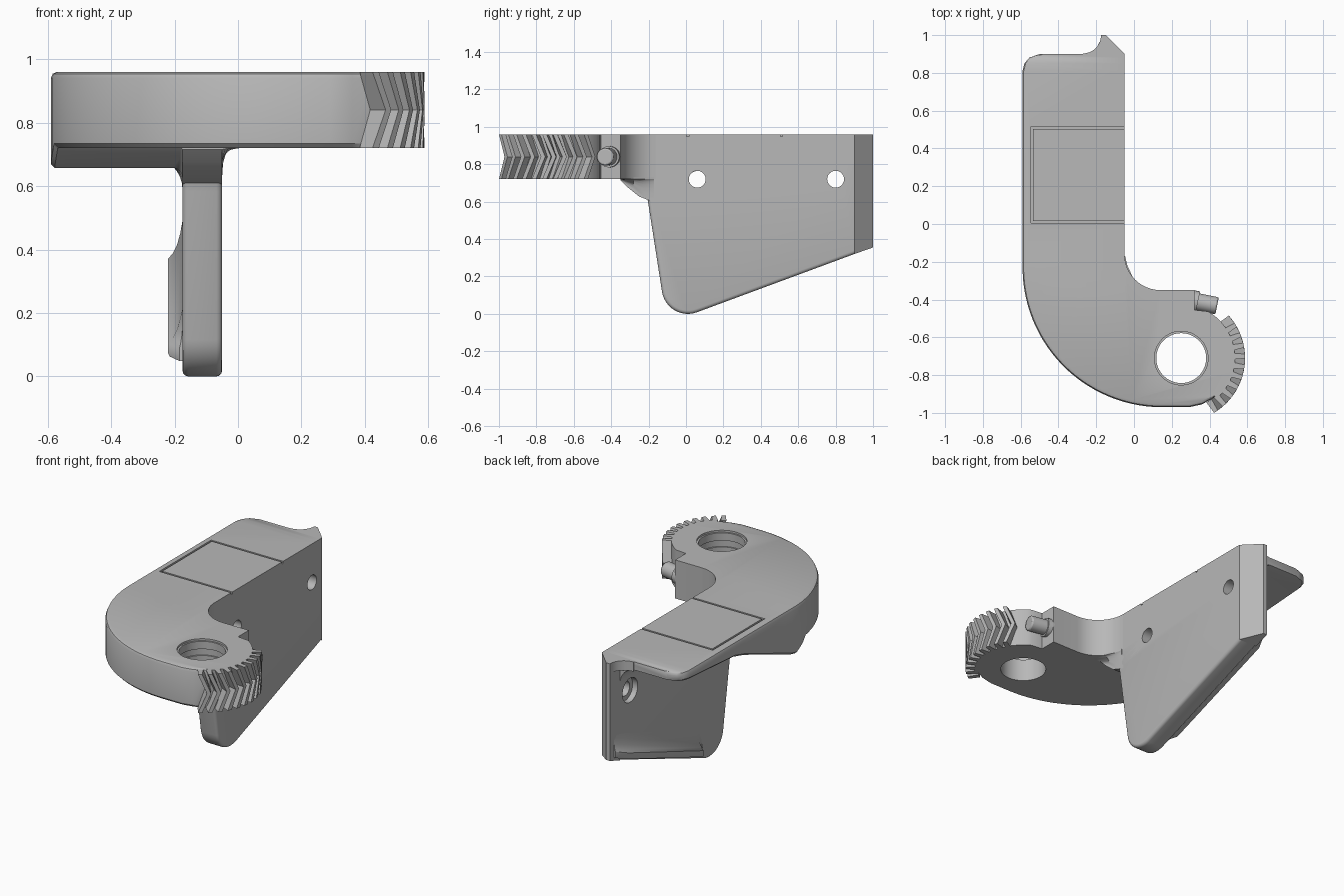
import bpy, bmesh
from math import sin, cos, radians, pi
from mathutils import Vector, Matrix

cube = bpy.data.objects.get("Cube")
if cube:
    bpy.data.objects.remove(cube, do_unlink=True)

grey = bpy.data.materials.new("plain grey")
grey.use_nodes = True
COLOR = (0.48, 0.48, 0.48, 1)
grey.diffuse_color = COLOR
grey.node_tree.nodes["Principled BSDF"].inputs["Base Color"].default_value = COLOR

TOP, BASE = 0.96, 0.72          # head plate faces
WALL_IN, WALL_OUT = -0.175, -0.05
GEAR = (0.25, -0.71)


def arc(cx, cy, r, a, b, n):
    """Points on a circle from angle a to b in degrees."""
    steps = [radians(a + (b - a) * i / n) for i in range(n + 1)]
    return [(cx + r * cos(t), cy + r * sin(t)) for t in steps]


def finish(name, bm):
    bmesh.ops.recalc_face_normals(bm, faces=bm.faces)
    mesh = bpy.data.meshes.new(name)
    bm.to_mesh(mesh)
    bm.free()
    mesh.materials.append(grey)
    ob = bpy.data.objects.new(name, mesh)
    bpy.context.collection.objects.link(ob)
    return ob


def loft(name, rings, bm=None):
    """Skin a list of equal rings and cap both ends."""
    own = bm is None
    bm = bm or bmesh.new()
    vs = [[bm.verts.new(p) for p in ring] for ring in rings]
    n = len(vs[0])
    for a, b in zip(vs, vs[1:]):
        for i in range(n):
            j = (i + 1) % n
            bm.faces.new((a[i], a[j], b[j], b[i]))
    bm.faces.new(vs[0])
    bm.faces.new(vs[-1])
    return finish(name, bm) if own else None


def cylinder(name, p, q, r, n=40):
    p, q = Vector(p), Vector(q)
    bm = bmesh.new()
    turn = (q - p).to_track_quat('Z', 'Y').to_matrix().to_4x4()
    bmesh.ops.create_cone(bm, cap_ends=True, segments=n, radius1=r, radius2=r,
                          depth=(q - p).length,
                          matrix=Matrix.Translation((p + q) / 2) @ turn)
    return finish(name, bm)


def box(name, lo, hi):
    ring = [(lo[0], lo[1]), (hi[0], lo[1]), (hi[0], hi[1]), (lo[0], hi[1])]
    return loft(name, [[(x, y, z) for x, y in ring] for z in (lo[2], hi[2])])


def cut(targets, cutter):
    """Subtract the cutter from each target, then delete it."""
    for ob in targets:
        mod = ob.modifiers.new("cut", 'BOOLEAN')
        mod.operation, mod.solver, mod.object = 'DIFFERENCE', 'EXACT', cutter
        bpy.context.view_layer.objects.active = ob
        bpy.ops.object.modifier_apply(modifier=mod.name)
    bpy.data.objects.remove(cutter, do_unlink=True)


# Curved head with the gear disc, rounded along its outer sweep
def head_outline(d):
    pts = [(WALL_OUT, -0.35), (-0.58 + d, -0.35)]
    pts += arc(0.15, -0.23, 0.74 - d, 192, 270, 24)
    pts += [(0.29, -0.97 + d), (0.36, -0.955 + d), (0.42, -0.92 + d / 2)]
    pts += arc(*GEAR, 0.285, -46, 60, 20)
    pts += [(0.32, -0.455), (0.32, -0.35)]
    return pts + arc(0.14, -0.16, 0.19, 270, 180, 12)


layers = [(BASE, 0.014), (BASE + 0.014, 0), (TOP - 0.02, 0), (TOP - 0.006, 0.006), (TOP, 0.02)]
head = loft("curved_head", [[(x, y, z) for x, y in head_outline(d)] for z, d in layers])
cut([head], cylinder("bore", (*GEAR, 0.6), (*GEAR, 1.1), 0.132, 64))
cut([head], cylinder("bore_rim", (*GEAR, TOP - 0.012), (*GEAR, 1.1), 0.142, 64))
cut([head], cylinder("bore_groove", (*GEAR, 0.86), (*GEAR, 0.9), 0.14, 64))

# Herringbone teeth
bm = bmesh.new()
for i in range(10):
    rings = []
    for z, twist in ((BASE, 0), ((BASE + TOP) / 2, 0.15), (TOP, 0)):
        mid = radians(-57 + 9.8 * i) + twist
        rings.append([(GEAR[0] + r * cos(mid + a), GEAR[1] + r * sin(mid + a), z)
                      for r, a in ((0.27, -0.06), (0.338, -0.035), (0.338, 0.035), (0.27, 0.06))])
    loft("", rings, bm)
finish("gear_teeth", bm)


# Tapering flange that blends into the wall
def flange_ring(y, x0, h, r):
    ring = [(x0 + 0.02, TOP), (x0 + 0.006, TOP - 0.006), (x0, TOP - 0.02), (x0, h + 0.012), (x0 + 0.012, h)]
    ring += arc(WALL_IN - r, h - r, r, 90, 0, 8)
    ring += [(WALL_OUT, h - r), (WALL_OUT, TOP)]
    return [(x, y, z) for x, z in ring]


stations = [(-0.35, -0.58, 0.72, 0.005), (-0.31, -0.586, 0.685, 0.01),
            (-0.25, -0.59, 0.657, 0.03), (-0.2, -0.59, 0.668, 0.06),
            (-0.14, -0.59, 0.69, 0.1), (0.25, -0.59, 0.838, 0.115),
            (0.36, -0.59, 0.868, 0.115), (0.81, -0.59, 0.9, 0.11),
            (0.85, -0.58, 0.903, 0.11), (0.88, -0.555, 0.906, 0.11), (0.9, -0.5, 0.91, 0.11)]
flange = loft("top_flange", [flange_ring(*s) for s in stations])

# Hanging wall with softened lower rim
profile = [(0.9, 0.93), (0.9, 0.32)] + arc(0.01, 0.14, 0.14, 290, 190, 12)
profile += arc(-0.35, 0.57, 0.15, 5, 85, 10) + [(-0.337, 0.93)]
wall = loft("hanging_wall", [[(x, y, z) for y, z in profile] for x in (WALL_IN, WALL_OUT)])
bm = bmesh.new()
bm.from_mesh(wall.data)
rim = []
for e in bm.edges:
    a, b = (v.co for v in e.verts)
    m = (a + b) / 2
    if abs(a.x - b.x) < 0.001 and m.z < 0.7 and m.y < 0.88:
        rim.append(e)
bmesh.ops.bevel(bm, geom=rim, offset=0.018, segments=3, profile=0.5, affect='EDGES')
bm.to_mesh(wall.data)
bm.free()


# Blend between the wall and the underside of the head
def blend_ring(y, w, d):
    curve = [(WALL_OUT + w * (1 - sin(t)), BASE - d * (1 - cos(t)))
             for t in [pi / 2 * i / 6 for i in range(7)]]
    ring = [(-0.1, BASE + 0.01), (WALL_OUT + w, BASE + 0.01)] + curve + [(-0.1, BASE - d)]
    return [(x, y, z) for x, z in ring]


loft("inner_blend", [blend_ring(*s) for s in (
    (-0.35, 0.07, 0.005), (-0.28, 0.043, 0.05), (-0.22, 0.015, 0.1), (-0.17, 0.003, 0.1))])

# Chamfered end of the wall, with its lower face following the slope
end_plan = [(WALL_OUT, 0.9), (-0.15, 1.0), (WALL_IN, 1.0), (WALL_IN, 0.9)]
loft("wall_end", [[(x, y, 0.32 + 0.35 * (y - 0.9)) for x, y in end_plan],
                  [(x, y, TOP) for x, y in end_plan]])
web = [(WALL_IN, 0.9)] + arc(-0.27, 0.998, 0.095, 0, -90, 10) + [(-0.27, 0.9)]
loft("corner_web", [[(x, y, z) for x, y in web] for z in (0.9, TOP)])

# Raised pad along the lower inner edge of the wall
pad = [(0, 0), (0.045, 0), (0.05, 0.01), (0.05, 0.04), (0.036, 0.056),
       (0.022, 0.084), (0.012, 0.12), (0.005, 0.15), (0, 0.15)]
loft("lower_pad", [[(-0.17 - t * out, y, 0.03 + 0.363 * (y - 0.05) + up) for out, up in pad]
                   for y, t in ((0.1, 0.3), (0.14, 1), (0.88, 1), (0.96, 0.3))])

# Screw holes with counterbores on the inner side
for y in (0.06, 0.8):
    cut([wall, flange], cylinder("screw_hole", (-0.5, y, 0.72), (0.1, y, 0.72), 0.045))
    cut([wall, flange], cylinder("counterbore", (-0.36, y, 0.72), (-0.14, y, 0.72), 0.075))

# Fine groove outlining the panel on the top face
for lo, hi in (((-0.546, 0.004), (0, 0.016)), ((-0.546, 0.504), (0, 0.516)),
               ((-0.546, 0.01), (-0.534, 0.51))):
    cut([flange], box("groove", (*lo, TOP - 0.012), (*hi, 1.1)))

# Side peg and its collar
cylinder("peg_collar", (0.3, -0.405, 0.84), (0.338, -0.413, 0.84), 0.057, 24)
peg = cylinder("side_peg", (0.32, -0.409, 0.84), (0.44, -0.433, 0.84), 0.046, 32)
soft = peg.modifiers.new("soft_edge", 'BEVEL')
soft.width, soft.segments = 0.008, 2

# Smooth shading that keeps the sharp edges
bpy.ops.object.select_all(action='DESELECT')
for ob in bpy.context.collection.objects:
    if ob.type == 'MESH' and grey.name in ob.data.materials:
        ob.select_set(True)
        bpy.context.view_layer.objects.active = ob
bpy.ops.object.shade_smooth_by_angle(angle=radians(32))
